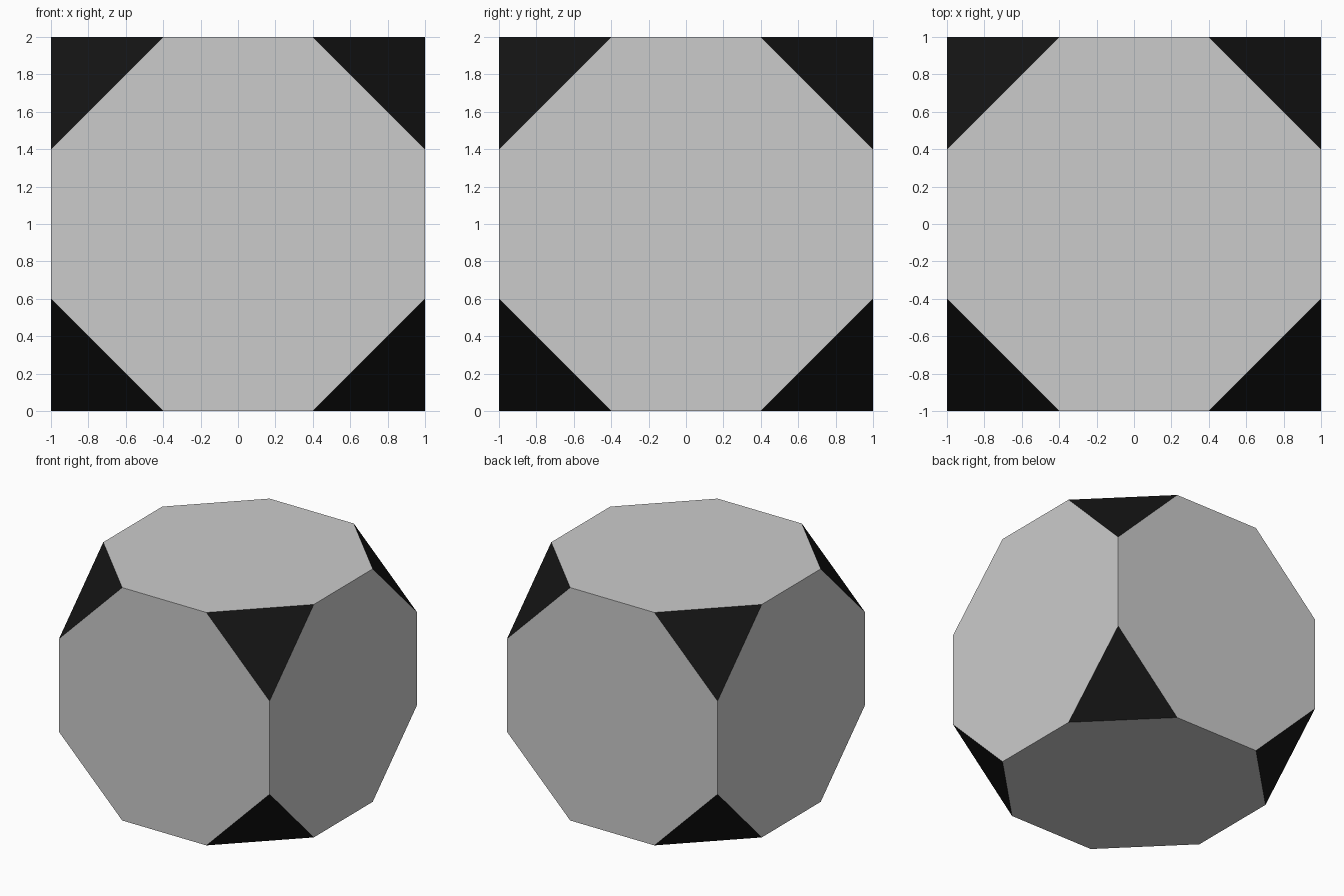
import bpy, bmesh
from itertools import product
from mathutils import Vector

if "Cube" in bpy.data.objects:
    bpy.data.objects.remove(bpy.data.objects["Cube"])

CUT = 0.6  # length removed from each cube edge at a corner


def material(name, color):
    mat = bpy.data.materials.new(name)
    mat.diffuse_color = color
    mat.use_nodes = True
    mat.node_tree.nodes["Principled BSDF"].inputs["Base Color"].default_value = mat.diffuse_color
    return mat


# Cube with every corner sliced off; the slices become dark triangles
bm = bmesh.new()
bmesh.ops.create_cube(bm, size=2)
for signs in product((-1, 1), repeat=3):
    corner = Vector(signs)
    on_plane = corner - Vector((0, 0, signs[2] * CUT))
    cut = bmesh.ops.bisect_plane(
        bm, geom=bm.verts[:] + bm.edges[:] + bm.faces[:],
        plane_co=on_plane, plane_no=corner, clear_outer=True)
    rim = [g for g in cut["geom_cut"] if isinstance(g, bmesh.types.BMEdge)]
    bmesh.ops.edgeloop_fill(bm, edges=rim, mat_nr=1)
bmesh.ops.recalc_face_normals(bm, faces=bm.faces[:])
bmesh.ops.translate(bm, verts=bm.verts[:], vec=(0, 0, 1))

mesh = bpy.data.meshes.new("truncated_cube")
bm.to_mesh(mesh)
bm.free()
mesh.materials.append(material("grey_face", (0.8, 0.8, 0.8, 1)))
mesh.materials.append(material("black_corner", (0.007, 0.007, 0.007, 1)))
body = bpy.data.objects.new("truncated_cube", mesh)
bpy.context.collection.objects.link(body)
